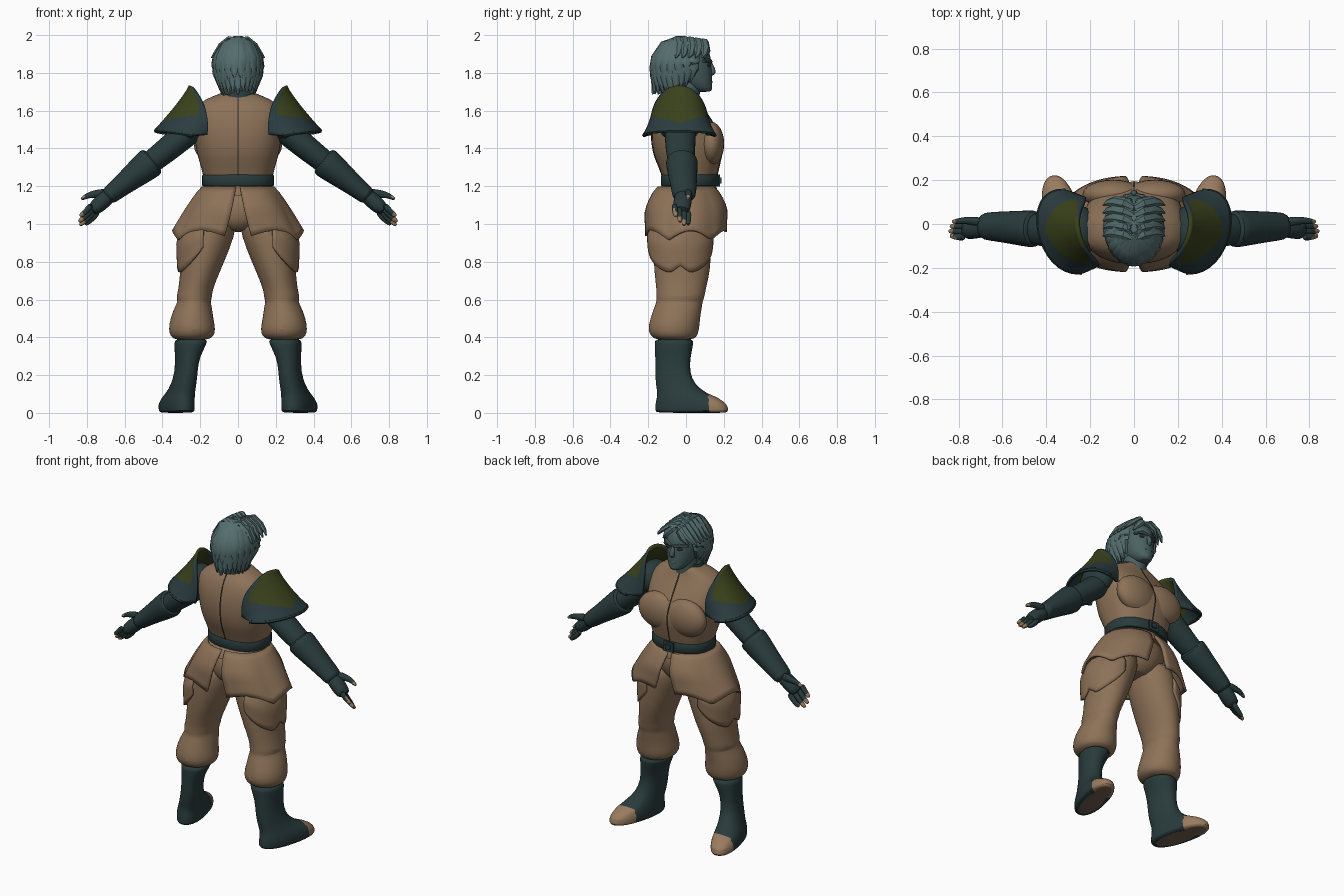
import bpy, bmesh, math, random
from math import sin, cos, pi
from mathutils import Vector

if "Cube" in bpy.data.objects:
    bpy.data.objects.remove(bpy.data.objects["Cube"], do_unlink=True)
random.seed(4)
made = []


def material(name, *rgb):
    m = bpy.data.materials.new(name)
    m.use_nodes = True
    m.diffuse_color = (*rgb, 1)
    m.node_tree.nodes["Principled BSDF"].inputs["Base Color"].default_value = (*rgb, 1)
    return m


TAN = material("tan cloth", .265, .168, .097)
DARK = material("dark teal leather", .022, .044, .045)
HAIR = material("grey teal hair", .09, .155, .157)
SKIN = material("teal skin", .068, .12, .123)
GREEN = material("olive plate", .042, .054, .011)
SLATE = material("slate plate", .024, .045, .05)
SOLE = material("brown sole", .18, .122, .082)
SEAM = material("dark seam", .03, .026, .02)
BARE = material("bare tan tips", .32, .2, .115)


def finish(name, bm, mats, mirror=False, subdiv=0, thick=0, rule=None):
    bmesh.ops.recalc_face_normals(bm, faces=bm.faces)
    for f in bm.faces:
        f.smooth = True
        if rule:
            f.material_index = rule(f.calc_center_median())
    me = bpy.data.meshes.new(name)
    bm.to_mesh(me)
    bm.free()
    for m in mats:
        me.materials.append(m)
    ob = bpy.data.objects.new(name, me)
    bpy.context.collection.objects.link(ob)
    if thick:
        s = ob.modifiers.new("thickness", "SOLIDIFY")
        s.thickness, s.offset = thick, 0
    if mirror:
        ob.modifiers.new("mirror", "MIRROR").use_mirror_merge = False
    if subdiv:
        d = ob.modifiers.new("smooth", "SUBSURF")
        d.levels = d.render_levels = subdiv
    made.append(ob)


def skin_rings(bm, rings):
    loops = [[bm.verts.new(p) for p in r] for r in rings]
    for a, b in zip(loops, loops[1:]):
        for i in range(len(a)):
            j = (i + 1) % len(a)
            bm.faces.new((a[i], a[j], b[j], b[i]))
    bm.faces.new(loops[0])
    bm.faces.new(loops[-1])


def power(v, e):
    return math.copysign(abs(v) ** e, v)


# Stack of level ovals: z, centre x, centre y, half width, half depth
def stack(rows, n=24, square=1.0, turn=0):
    bm = bmesh.new()
    rings = []
    for z, x, y, rx, ry in rows:
        ring = []
        for i in range(n):
            t = 2 * pi * i / n
            a, b = rx * power(cos(t), square), ry * power(sin(t), square)
            ring.append((x + a * cos(turn) - b * sin(turn), y + a * sin(turn) + b * cos(turn), z))
        rings.append(ring)
    skin_rings(bm, rings)
    return bm


# Oval tube along a path: x, y, z, half width, half thickness along ref
def tube(bm, path, ref, n=8):
    pts = [Vector(p[:3]) for p in path]
    rings = []
    for k, p in enumerate(pts):
        t = (pts[min(k + 1, len(pts) - 1)] - pts[max(k - 1, 0)]).normalized()
        u = t.cross(Vector(ref)).normalized()
        v = u.cross(t)
        a, b = path[k][3:]
        rings.append([p + u * a * cos(2 * pi * i / n) + v * b * sin(2 * pi * i / n) for i in range(n)])
    skin_rings(bm, rings)
    return bm


def ball(centre, size, n=16):
    bm = bmesh.new()
    bmesh.ops.create_uvsphere(bm, u_segments=n, v_segments=n // 2, radius=1)
    bmesh.ops.scale(bm, vec=size, verts=bm.verts)
    bmesh.ops.translate(bm, vec=centre, verts=bm.verts)
    return bm


def box(bm, centre, size):
    vs = bmesh.ops.create_cube(bm, size=1)["verts"]
    bmesh.ops.scale(bm, vec=size, verts=vs)
    bmesh.ops.translate(bm, vec=centre, verts=vs)
    return bm


# Open sheet from a function of two 0..1 parameters
def sheet(func, nu, nv):
    bm = bmesh.new()
    g = [[bm.verts.new(func(i / nu, j / nv)) for j in range(nv + 1)] for i in range(nu + 1)]
    for i in range(nu):
        for j in range(nv):
            bm.faces.new((g[i][j], g[i + 1][j], g[i + 1][j + 1], g[i][j + 1]))
    return bm


# Tunic body, chest and seams
body = [(1.18, 0, .02, .175, .135), (1.27, 0, .02, .187, .147), (1.35, 0, .01, .213, .178),
        (1.41, 0, .01, .226, .19), (1.47, 0, -.002, .233, .184), (1.55, 0, -.02, .24, .158),
        (1.62, 0, -.035, .23, .122), (1.665, 0, -.03, .17, .095), (1.69, 0, -.015, .09, .075),
        (1.71, 0, -.01, .07, .065)]
finish("tunic", stack(body, square=.82), [TAN], subdiv=1)
finish("chest", ball((.095, .135, 1.425), (.14, .067, .115), 24), [TAN], mirror=True)
for name, side in (("back_seam", -1), ("front_seam", 1)):
    line = [(0, y + side * (ry - .001), z, .0035, .003) for z, x, y, rx, ry in body[:-1]]
    finish(name, tube(bmesh.new(), line, (0, 1, 0), 6), [SEAM], subdiv=1)
finish("collar", stack([(1.67, 0, -.03, .1, .085), (1.71, 0, -.025, .085, .08)]), [DARK])
finish("neck", stack([(1.66, 0, 0, .07, .07), (1.76, 0, .01, .065, .07)]), [SKIN])

# Belt and buckle
finish("belt", stack([(1.2, 0, .02, .187, .148), (1.207, 0, .02, .191, .153),
       (1.255, 0, .02, .191, .153), (1.262, 0, .02, .187, .148)], 32, .88), [DARK])
buckle = box(bmesh.new(), (0, .17, 1.23), (.07, .02, .062))
finish("buckle", box(buckle, (0, .178, 1.23), (.035, .02, .03)), [SLATE])

# Trousers
finish("hips", stack([(1.2, 0, .015, .17, .13), (1.1, 0, 0, .2, .158),
       (1.02, 0, -.01, .17, .145), (.955, 0, -.015, .07, .1)]), [TAN], subdiv=1)
legs = [(1.08, .12, -.01, .11, .14), (.98, .142, -.015, .135, .155), (.88, .17, -.02, .132, .155),
        (.75, .2, -.02, .106, .15), (.65, .226, -.026, .09, .13), (.615, .232, -.03, .097, .13),
        (.59, .232, -.034, .086, .122), (.565, .236, -.04, .098, .127), (.5, .245, -.058, .115, .132),
        (.44, .243, -.066, .126, .138), (.405, .243, -.064, .115, .122), (.385, .245, -.06, .09, .1)]
finish("trouser_legs", stack(legs), [TAN], mirror=True, subdiv=1)


# Split skirt and the scalloped thigh guards under it
def skirt(u, v):
    gap = .035 + .12 * v
    t = gap + (pi - 2 * gap) * u
    hem = .915 + .05 * abs(sin(2.8 * t))
    flare = .185 + .158 * v ** .85
    depth = .145 + .068 * min(1, v * 2.2) ** .7
    return flare * sin(t) ** .85, -depth * cos(t), 1.195 + (hem - 1.195) * v


def guard(u, v):
    t = .12 + (pi - .24) * u
    hem = .92 - .185 * sin(t) ** .7 + .045 * max(0, 1 - abs(t - pi / 2) * 3)
    r = .72 + .28 * min(1, v * 2.2) ** .6 - .05 * max(0, v - .5)
    return .165 + .155 * r * sin(t), -.03 - .172 * r * cos(t), 1.0 + (hem - 1.0) * v


finish("skirt_panels", sheet(skirt, 32, 8), [TAN], mirror=True, thick=.014)
finish("thigh_guards", sheet(guard, 30, 8), [TAN], mirror=True, thick=.014)
finish("skirt_top", stack([(1.15, 0, 0, .203, .172), (1.185, 0, .005, .195, .16),
       (1.205, 0, .015, .18, .14)]), [TAN])

# Boots with bare toe caps and soles
boot = [(0, .325, .03, .07, .188), (.008, .325, .03, .081, .2), (.045, .325, .03, .083, .198),
        (.08, .317, .008, .078, .167), (.105, .305, -.02, .07, .134), (.15, .287, -.058, .062, .104),
        (.22, .274, -.072, .057, .093), (.29, .27, -.07, .06, .094), (.37, .25, -.063, .085, .103),
        (.395, .248, -.062, .087, .105)]
boots = stack(boot, 28, .9, -.25)
bmesh.ops.bisect_plane(boots, geom=boots.verts[:] + boots.edges[:] + boots.faces[:],
                       plane_co=(0, .122, 0), plane_no=(0, 1, 0))
finish("boots", boots, [DARK, BARE, SOLE], mirror=True, subdiv=1,
       rule=lambda c: 2 if c.z < .003 else int(c.y > .122))

# Sleeves, bracers and gloves
UP = (0, 1, 0)
finish("sleeves", tube(bmesh.new(), [(.18, -.03, 1.56, .08, .09), (.3, -.03, 1.455, .07, .083),
       (.38, -.03, 1.39, .068, .08), (.45, -.025, 1.335, .062, .072), (.5, -.02, 1.295, .06, .07)],
       UP, 16), [DARK], mirror=True, subdiv=1)
finish("bracers", tube(bmesh.new(), [(.445, -.022, 1.34, .06, .07), (.455, -.022, 1.332, .083, .086),
       (.475, -.022, 1.316, .084, .086), (.53, -.018, 1.272, .074, .08), (.62, -.012, 1.2, .056, .07),
       (.685, -.01, 1.148, .05, .064), (.692, -.01, 1.142, .04, .05)], UP, 16), [DARK], mirror=True, subdiv=1)
glove = tube(bmesh.new(), [(.66, -.012, 1.165, .04, .045), (.7, -.015, 1.135, .043, .05),
             (.745, -.022, 1.095, .045, .05), (.778, -.025, 1.066, .03, .045)], UP, 12)
for k in range(4):
    y, reach, lift = -.062 + .025 * k, (.06, .077, .083, .068)[k], (1.5 - k) * .012
    path = [(.755 + lift + reach * f, y * (1 - .12 * f), 1.087 + lift - reach * f - .006 * sin(pi * f), r, r)
            for f, r in ((0, .018), (.45, .017), (.78, .015), (1, .012), (1.08, .006))]
    tube(glove, path, UP)
tube(glove, [(.68, .004, 1.16, .028, .024), (.73, .016, 1.163, .026, .022), (.785, .016, 1.155, .018, .016),
             (.81, .012, 1.143, .014, .013), (.832, .01, 1.13, .008, .008)], UP)
finish("gloves", glove, [DARK, BARE], mirror=True, subdiv=1, rule=lambda c: int(c.x > .819))


# Shoulder guards: arched plates flaring out to a brim
def inner_edge(w, y):
    return .195 + .055 * w + .2 * (y + .035) - .025 * sin(pi * w)


def plate(u, v):
    a = (u - .5) * pi
    w = cos(a) ** .8
    y = -.035 + (.15 + .036 * v) * sin(a)
    x = inner_edge(w, y) + v * (.08 + .1 * w + .025 * sin(pi * w))
    return x, y, 1.47 + (.26 - .235 * v ** .85) * w


def plate_colour(c):
    w = (c.z - 1.47) / .26
    low = 1.53 + .045 * abs(c.y + .035) / .15
    return int(c.z > low and c.x > inner_edge(w, c.y) + .065 * (1 - w))


finish("shoulder_guards", sheet(plate, 48, 24), [SLATE, GREEN], mirror=True, thick=.018, rule=plate_colour)
finish("shoulder_rims", tube(bmesh.new(), [(*plate(i / 16, 1), .011, .011) for i in range(17)],
       (0, 0, 1), 6), [DARK], mirror=True)
finish("shoulder_caps", ball((.25, -.035, 1.535), (.085, .12, .1)), [DARK], mirror=True)

# Head and face
finish("head", stack([(1.698, 0, .09, .03, .04), (1.715, 0, .08, .05, .062),
       (1.75, 0, .05, .075, .088), (1.8, 0, .03, .09, .108), (1.85, 0, .02, .095, .114),
       (1.91, 0, .01, .098, .12), (1.96, 0, .0, .07, .09)]), [SKIN], subdiv=1)
finish("nose", tube(bmesh.new(), [(0, .125, 1.86, .012, .01), (0, .14, 1.825, .014, .015),
       (0, .145, 1.8, .02, .018), (0, .13, 1.788, .012, .008)], UP), [SKIN], subdiv=1)
finish("brow", tube(bmesh.new(), [(.008, .131, 1.858, .01, .01), (.04, .125, 1.866, .011, .012),
       (.078, .09, 1.862, .008, .01)], UP), [SKIN], mirror=True)
finish("eyes", ball((.038, .12, 1.842), (.021, .01, .01)), [SEAM], mirror=True)
finish("mouth", box(bmesh.new(), (0, .133, 1.757), (.046, .006, .005)), [SEAM])
finish("lips", ball((0, .126, 1.752), (.028, .014, .013)), [SKIN])

# Hair: a skull cap opened for the face, overlaid with swept locks and a parted fringe
cap = ball((0, -.025, 1.855), (.122, .14, .133), 32)
bmesh.ops.delete(cap, geom=[f for f in cap.faces if f.calc_center_median().y > .03
                            and f.calc_center_median().z < 1.9], context="FACES")
finish("hair_cap", cap, [HAIR])
locks = bmesh.new()
for layer, count in ((0, 19), (1, 16)):
    for k in range(count):
        phi = pi / 2 - .4 + (pi + .8) * k / (count - 1)
        c, s = cos(phi), sin(phi)          # c = 1 points at the face
        jit = random.uniform(-.014, .014)
        low = 1.695 + .06 * max(0, c + .3) / .6 + layer * .07 + jit
        tip = 1 - (.3 - .2 * layer) * abs(s) + 2 * jit
        swell = .97 + .03 * layer + jit
        profile = ((.12, 1.985, .014), (.66, 1.955, .032), (.96, 1.885, .038),
                   (1.02, (1.885 + low) / 2, .03), (tip, low, .006))
        tube(locks, [(.125 * r * swell * s, -.02 + .158 * r * swell * c, z, w, .013)
                     for r, z, w in profile], (s, c, .35), 6)
for side in (-1, 1):
    for k in range(5):
        y = .085 - .035 * k
        drop = .15 * max(0, y)
        tube(locks, [(side * .004, y - .01, 1.975 - drop, .016, .012),
                     (side * .045, y + .01, 1.982 - drop, .026, .014),
                     (side * .09, y + .018, 1.945 - drop, .026, .014),
                     (side * .122, y + .012, 1.9, .016, .01), (side * .14, y, 1.88, .004, .004)],
             (side * .7, .3, .7), 6)
    tube(locks, [(side * .01, .06, 1.965, .012, .012), (side * .03, .105, 1.95, .024, .014),
                 (side * .06, .115, 1.92, .022, .012), (side * .09, .1, 1.875, .005, .005)],
         (side * .3, 1, .5), 6)
finish("hair_locks", locks, [HAIR])

# Keep creases crisp
bpy.ops.object.select_all(action="DESELECT")
for ob in made:
    ob.select_set(True)
bpy.context.view_layer.objects.active = made[0]
bpy.ops.object.shade_smooth_by_angle(angle=math.radians(40))
